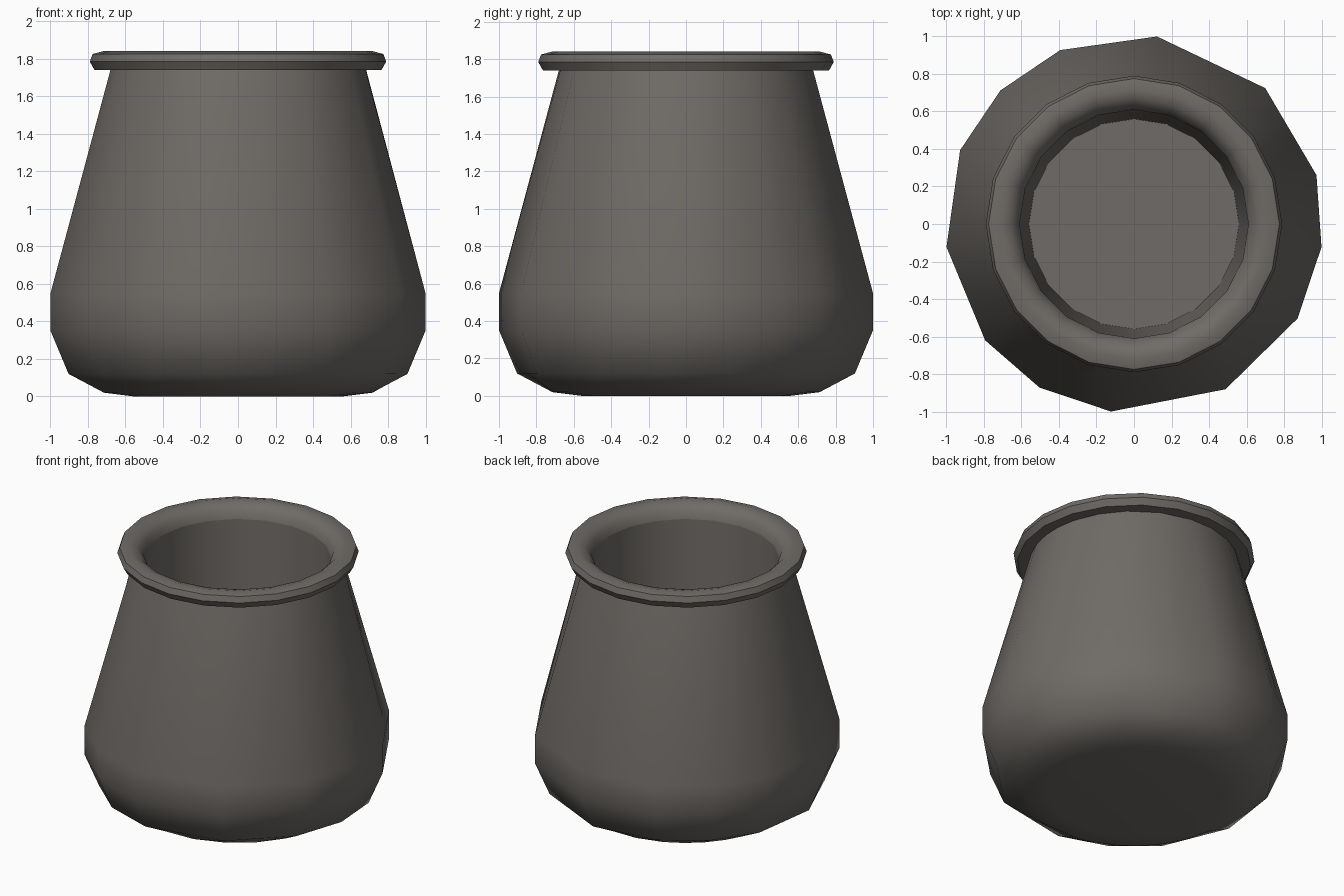
import bpy, bmesh, math

if "Cube" in bpy.data.objects:
    bpy.data.objects.remove(bpy.data.objects["Cube"])

clay = bpy.data.materials.new("dark_grey_brown")
clay.diffuse_color = (0.16, 0.147, 0.135, 1)
clay.use_nodes = True
clay.node_tree.nodes["Principled BSDF"].inputs["Base Color"].default_value = clay.diffuse_color


def lathe(name, profile, angles, flats=None, cap_last=False, cap_first=False):
    """Sweep (radius, z) points round the axis; rows in `flats` get straight chords."""
    bm = bmesh.new()
    n = len(angles)
    rows = []
    for i, (r, z) in enumerate(profile):
        ring = []
        for k, a in enumerate(angles):
            f = 1.0
            if flats and i in flats and k % 2:      # midpoints drop to the chord
                gap = (angles[(k + 1) % n] - angles[k - 1]) % 360
                f = math.cos(math.radians(gap / 2))
            t = math.radians(a)
            ring.append(bm.verts.new((r * f * math.cos(t), r * f * math.sin(t), z)))
        rows.append(ring)
    for lo, hi in zip(rows, rows[1:]):
        for k in range(n):
            j = (k + 1) % n
            bm.faces.new((lo[k], lo[j], hi[j], hi[k]))
    if cap_first:
        bm.faces.new(rows[0][::-1])
    if cap_last:
        bm.faces.new(rows[-1])
    me = bpy.data.meshes.new(name)
    bm.to_mesh(me)
    bm.free()
    me.materials.append(clay)
    ob = bpy.data.objects.new(name, me)
    bpy.context.collection.objects.link(ob)
    bpy.ops.object.select_all(action='DESELECT')
    ob.select_set(True)
    bpy.context.view_layer.objects.active = ob
    bpy.ops.object.shade_smooth_by_angle(angle=math.radians(45))
    return ob


# Outer body: uneven 13-cornered belly, rounder at neck and base
corners = [-7, 15, 46, 83, 113, 135, 157, 187, 218, 240, 263, 299, 330]
body_angles = []
for a, b in zip(corners, corners[1:] + [353]):
    body_angles += [a, (a + b) / 2]
lathe("pot_body",
      [(0.56, 0.0), (0.72, 0.02), (0.91, 0.12), (1.007, 0.35),
       (1.007, 0.55), (0.685, 1.74)],
      body_angles, flats={2, 3, 4}, cap_first=True)

# Rolled rim
even = [i * 18 for i in range(20)]
lathe("rim",
      [(0.66, 1.74), (0.765, 1.74), (0.79, 1.785), (0.775, 1.825), (0.72, 1.84),
       (0.665, 1.825), (0.625, 1.785), (0.61, 1.74)], even)

# Inner wall and floor
lathe("inside",
      [(0.61, 1.74), (0.56, 0.15)], even, cap_last=True)
